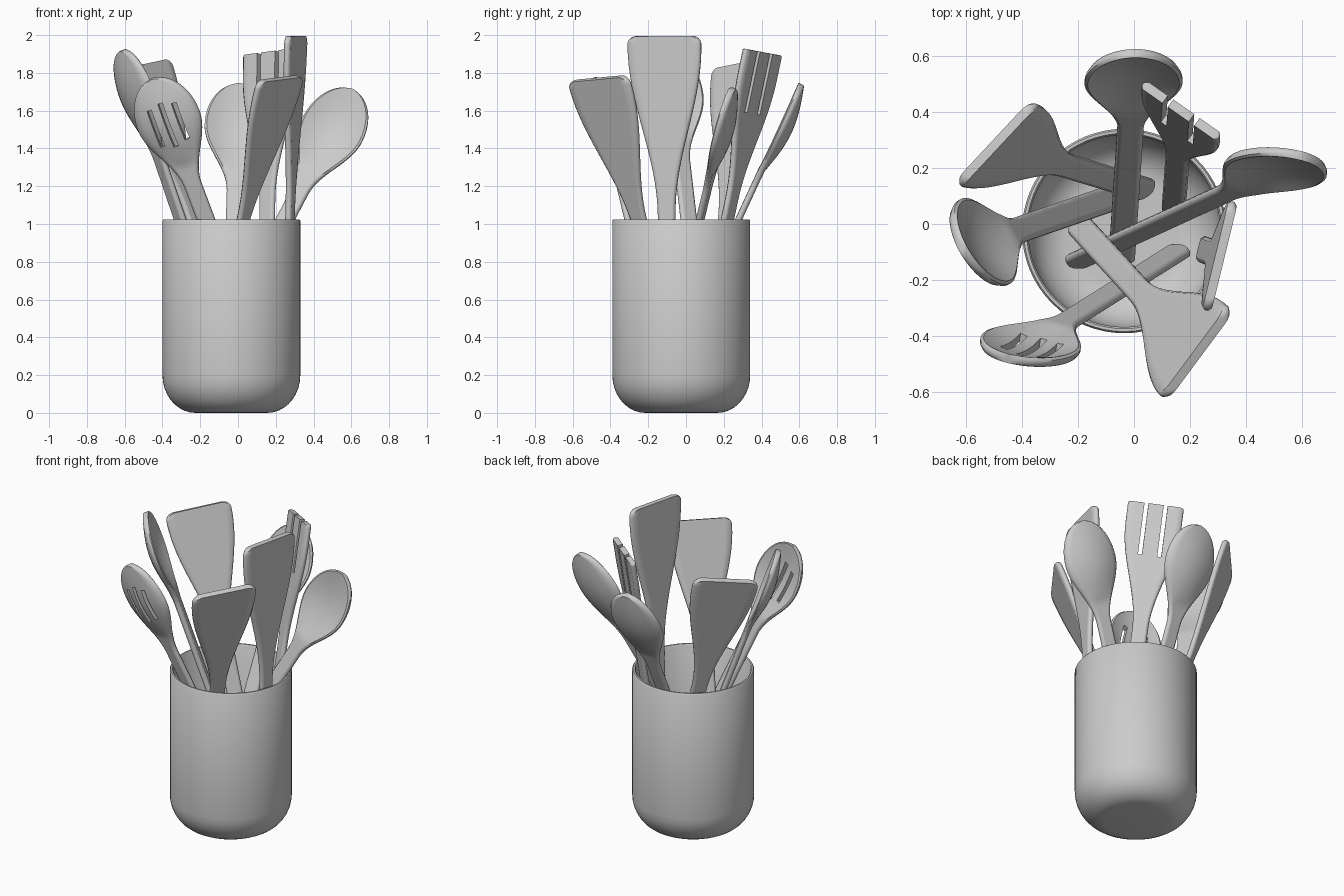
import bpy, bmesh
from math import sin, cos, pi, sqrt, radians
from mathutils import Vector, Matrix

if "Cube" in bpy.data.objects:
    bpy.data.objects.remove(bpy.data.objects["Cube"])


def add_object(name, bm, matrix=Matrix()):
    bmesh.ops.recalc_face_normals(bm, faces=bm.faces[:])
    mesh = bpy.data.meshes.new(name)
    bm.to_mesh(mesh)
    bm.free()
    ob = bpy.data.objects.new(name, mesh)
    bpy.context.collection.objects.link(ob)
    ob.matrix_world = matrix
    return ob


def smooth(ob, angle=50):
    bpy.ops.object.select_all(action='DESELECT')
    ob.select_set(True)
    bpy.context.view_layer.objects.active = ob
    bpy.ops.object.shade_smooth_by_angle(angle=radians(angle))


def utensil(name, base, tip, across, W, corner, r, L, flat=0.0, dish=0.0,
            h=0.047, th=0.034, slots=()):
    """Lofted blade: local X = width, Y = face normal, Z = axis, origin at tip.
    W head half-width, corner/r tip rounding, L head length, h handle half-width."""
    base, tip = Vector(base), Vector(tip)
    a = (tip - base).normalized()
    total = (tip - base).length
    w = Vector((across[0], across[1], 0))
    w.z = -(a.x * w.x + a.y * w.y) / a.z
    w.normalize()
    n = a.cross(w)
    if n.z < 0:
        w, n = -w, -n
    matrix = Matrix((w, n, a)).transposed().to_4x4()
    matrix.translation = tip

    def half_width(t):
        if t < r:
            return max(0.014, W - corner + corner * sqrt(max(0, 1 - (1 - t / r) ** 2)))
        if t < L:
            s = max(0, (t - r - flat) / (L - r - flat))
            return h + (W - h) * (0.5 + 0.5 * cos(pi * s))
        return max(0.02, h * sqrt(max(0, 1 - max(0, 1 - (total - t) / h) ** 2)))

    rows = [r * (1 - cos(pi / 2 * i / 10)) for i in range(11)]
    rows += [r + (L - r) * i / 16 for i in range(1, 17)]
    rows += [L + (total - h - L) * i / 3 for i in range(1, 4)]
    rows += [total - h + h * sin(pi / 2 * i / 5) for i in range(1, 6)]

    bm = bmesh.new()
    rings = []
    us = [-1 + 2 * i / 10 for i in range(11)]
    for t in rows:
        hw = half_width(t)
        e = min(0.011, hw * 0.5)
        k = th / 2
        pts = [((hw - e) * u, k) for u in us] + [(hw, k - e), (hw, e - k)]
        pts += [((hw - e) * u, -k) for u in reversed(us)] + [(-hw, e - k), (-hw, k - e)]
        depth = dish * sin(pi * min(1, t / (r * 2.1)))
        rings.append([bm.verts.new((x, y - depth * (1 - (x / hw) ** 2), -t))
                      for x, y in pts])
    for p, q in zip(rings, rings[1:]):
        for i in range(len(p)):
            j = (i + 1) % len(p)
            bm.faces.new((p[i], p[j], q[j], q[i]))
    bm.faces.new(rings[0])
    bm.faces.new(rings[-1])
    ob = add_object(name, bm, matrix)
    smooth(ob)

    # Slots cut through the head
    if slots:
        cb = bmesh.new()
        for x, t0, t1, width in slots:
            m = Matrix.Translation((x, 0, -(t0 + t1) / 2)) @ Matrix.Diagonal((width, 0.3, t1 - t0, 1))
            bmesh.ops.create_cube(cb, size=1, matrix=m)
        cutter = add_object(name + "_slot_cutter", cb, matrix)
        cutter.hide_render = True
        cutter.display_type = 'WIRE'
        mod = ob.modifiers.new("slots", 'BOOLEAN')
        mod.operation = 'DIFFERENCE'
        mod.solver = 'EXACT'
        mod.object = cutter
    return ob


# Holder: turned cup with rounded bottom and thin wall
R, H, wall, fr, fz = 0.365, 1.025, 0.022, 0.175, 0.2
arc = [pi / 2 * i / 9 for i in range(10)]
profile = [(0, 0)] + [(R - fr + fr * sin(t), fz - fz * cos(t)) for t in arc]
profile += [(R, H - 0.008), (R - 0.006, H), (R - wall + 0.006, H), (R - wall, H - 0.008)]
profile += [(R - fr + (fr - wall) * sin(t), fz - (fz - wall) * cos(t)) for t in reversed(arc)]
profile += [(0, wall)]
bm = bmesh.new()
vs = [bm.verts.new((x, 0, z)) for x, z in profile]
es = [bm.edges.new(p) for p in zip(vs, vs[1:])]
bmesh.ops.spin(bm, geom=vs + es, cent=(0, 0, 0), axis=(0, 0, 1), angle=2 * pi, steps=64)
bmesh.ops.remove_doubles(bm, verts=bm.verts[:], dist=1e-5)
smooth(add_object("utensil_holder", bm, Matrix.Translation((-0.035, -0.025, 0))), 40)

# Spoons
spoon = dict(corner=0.175, W=0.175, r=0.24, L=0.62, dish=0.045)
utensil("back_spoon", (-0.045, -0.14, 0.12), (0.005, 0.61, 1.74), (1, 0), **spoon)
utensil("right_spoon", (-0.22, -0.14, 0.13), (0.61, 0.24, 1.71), (1, -0.3), **spoon)
utensil("left_spoon", (0.0, 0.12, 0.12), (-0.61, -0.09, 1.92), (0.48, -0.87), **spoon)
utensil("slotted_spoon", (0.17, -0.09, 0.12), (-0.45, -0.48, 1.77), (1, -0.25), **spoon,
        slots=[(-0.07, 0.15, 0.36, 0.026), (0, 0.13, 0.38, 0.026), (0.07, 0.15, 0.36, 0.026)])

# Turners
turner = dict(W=0.2, corner=0.045, r=0.045)
utensil("tall_turner", (0.245, -0.09, 0.13), (0.307, -0.115, 1.995), (0.09, 0.37), L=0.95, **turner)
utensil("front_turner", (-0.21, 0.01, 0.12), (0.225, -0.465, 1.77), (0.23, 0.31), L=0.85, **turner)
utensil("left_turner", (0.05, 0.12, 0.12), (-0.495, 0.285, 1.845), (0.28, 0.3), L=0.85, **turner)

# Slotted fork
utensil("fork", (0.14, 0.03, 0.12), (0.168, 0.405, 1.91), (0.27, -0.19), W=0.168,
        corner=0.01, r=0.01, L=0.8, flat=0.12,
        slots=[(s * 0.058, -0.05, 0.33, 0.024) for s in (-1, 1)])
